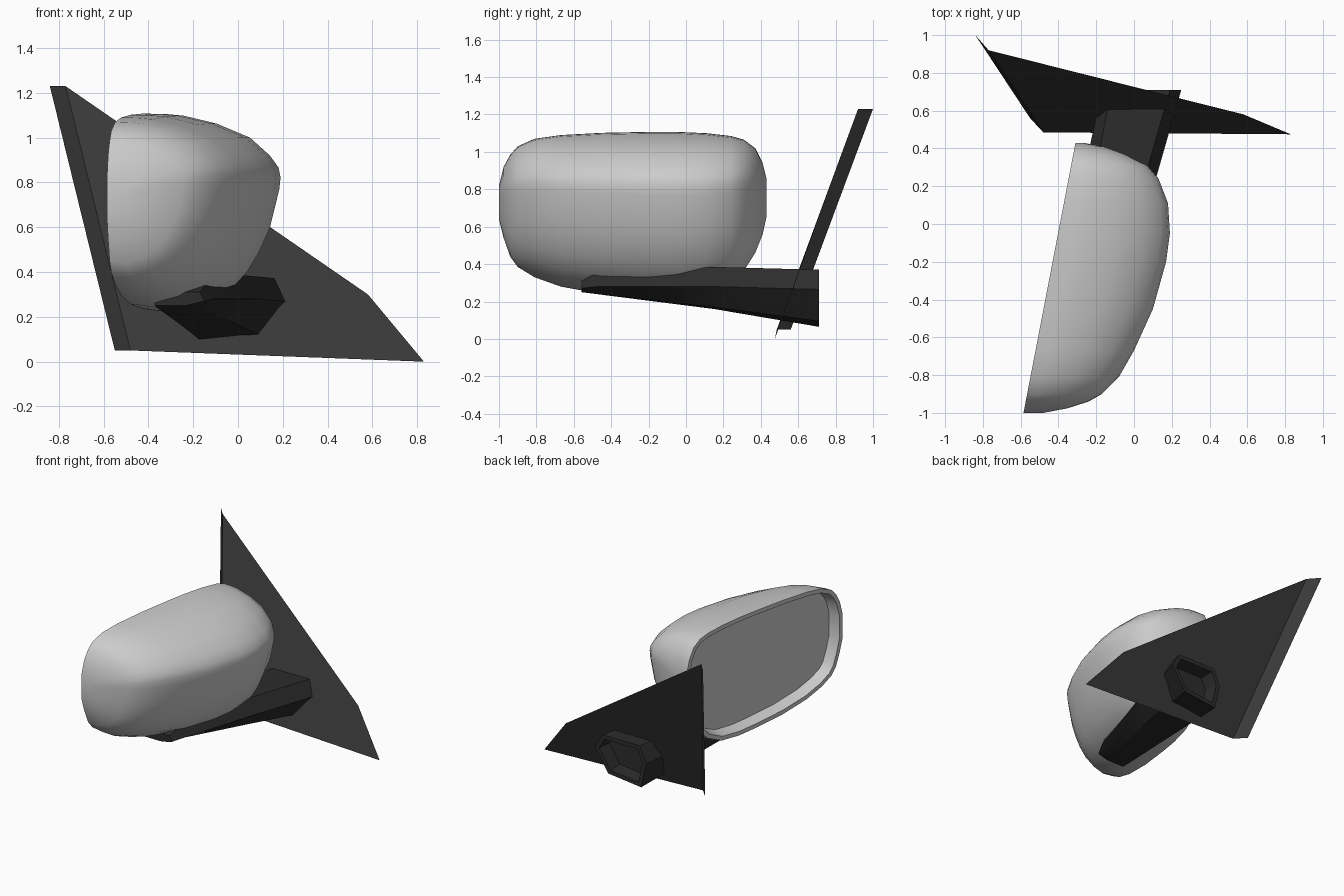
import bpy, bmesh, math

if "Cube" in bpy.data.objects:
    bpy.data.objects.remove(bpy.data.objects["Cube"])


def make_material(name, value):
    mat = bpy.data.materials.new(name)
    mat.diffuse_color = (value, value, value, 1)
    mat.use_nodes = True
    mat.node_tree.nodes["Principled BSDF"].inputs["Base Color"].default_value = mat.diffuse_color
    return mat


def finish(bm, name, mat=None, angle=None):
    mesh = bpy.data.meshes.new(name)
    bm.to_mesh(mesh)
    bm.free()
    obj = bpy.data.objects.new(name, mesh)
    bpy.context.collection.objects.link(obj)
    if mat:
        mesh.materials.append(mat)
    if angle:
        bpy.ops.object.select_all(action='DESELECT')
        obj.select_set(True)
        bpy.context.view_layer.objects.active = obj
        bpy.ops.object.shade_smooth_by_angle(angle=math.radians(angle))
    return obj


def loft(sections, open_edge=False):
    """Skin matching sections; returns the mesh, the open-side face and the end cap."""
    bm = bmesh.new()
    rows = [[bm.verts.new(p) for p in s] for s in sections]
    n = len(rows[0])
    for a, b in zip(rows, rows[1:]):
        for i in range(n - 1 if open_edge else n):
            j = (i + 1) % n
            bm.faces.new((a[i], a[j], b[j], b[i]))
    bm.faces.new(rows[0])
    end = bm.faces.new(rows[-1])
    side = None
    if open_edge:
        side = bm.faces.new([r[0] for r in rows] + [r[-1] for r in reversed(rows)])
    bmesh.ops.recalc_face_normals(bm, faces=bm.faces[:])
    return bm, side, end


def recess(bm, face, rim, slope, depth):
    """Flat rim, then a sloping wall down to a sunken face."""
    bmesh.ops.inset_region(bm, faces=[face], thickness=rim, use_even_offset=True)
    bmesh.ops.inset_region(bm, faces=[face], thickness=slope, depth=-depth,
                           use_even_offset=True)


black = make_material("black_plastic", 0.025)
dark = make_material("dark_plastic", 0.04)

# Housing: one x-z profile scaled along y (y, front x, bottom z, top z)
profile = [(0, 1), (.14, .998), (.27, .99), (.52, .95), (.77, .88), (.92, .79),
           (.985, .73), (1, .68), (.99, .62), (.92, .43), (.84, .31), (.75, .21),
           (.62, .115), (.43, .04), (.22, 0), (0, .02)]
stations = [(-1.0, -.48, .64, .82), (-.975, -.35, .54, .92), (-.94, -.24, .44, .985),
            (-.9, -.17, .385, 1.03), (-.81, -.08, .33, 1.07), (-.67, 0, .28, 1.09),
            (-.45, .10, .24, 1.102), (-.2, .17, .22, 1.107), (-.05, .19, .215, 1.107),
            (.11, .18, .23, 1.10), (.24, .13, .29, 1.085), (.31, .07, .365, 1.065),
            (.37, -.05, .46, 1.02), (.41, -.16, .56, .94), (.43, -.27, .65, .86)]
sections = []
for y, xf, zb, zt in stations:
    xo = -.585 + .1925 * (y + 1)
    sections.append([(xo + (xf - xo) * u, y, zb + (zt - zb) * v) for u, v in profile])
bm, opening, _ = loft(sections, open_edge=True)

# Mirror glass sunk into the open side of the housing
recess(bm, opening, .03, .02, .08)
finish(bm, "mirror_housing", angle=40)

# Support arm: hexagonal tube growing towards the door, hollow at its end
arm = [
    (-.56, [(-.37, .25), (-.23, .25), (-.15, .27), (-.17, .31), (-.32, .31), (-.38, .28)]),
    (-.48, [(-.36, .24), (-.20, .24), (-.11, .28), (-.14, .35), (-.32, .35), (-.37, .29)]),
    (.15, [(-.25, .16), (-.01, .17), (.09, .28), (.03, .385), (-.23, .385), (-.29, .28)]),
    (.71, [(-.13, .065), (.14, .095), (.25, .265), (.19, .37), (-.12, .37), (-.17, .25)]),
]
bm, _, end = loft([[(x, y, z) for x, z in ring] for y, ring in arm])
recess(bm, end, .03, .01, .1)
finish(bm, "support_arm", black, 25)

# Triangular door panel: leaning sheet with a bent flange on its rear edge
bm = bmesh.new()
a, b, c, d, a2, d2 = [bm.verts.new(p) for p in (
    (-.77, .92, 1.23), (.58, .58, .30), (.83, .475, 0), (-.48, .485, .05),
    (-.84, 1.0, 1.23), (-.55, .56, .05))]
bm.faces.new((a, d, c, b))
bm.faces.new((a2, d2, d, a))
finish(bm, "door_panel", dark)
